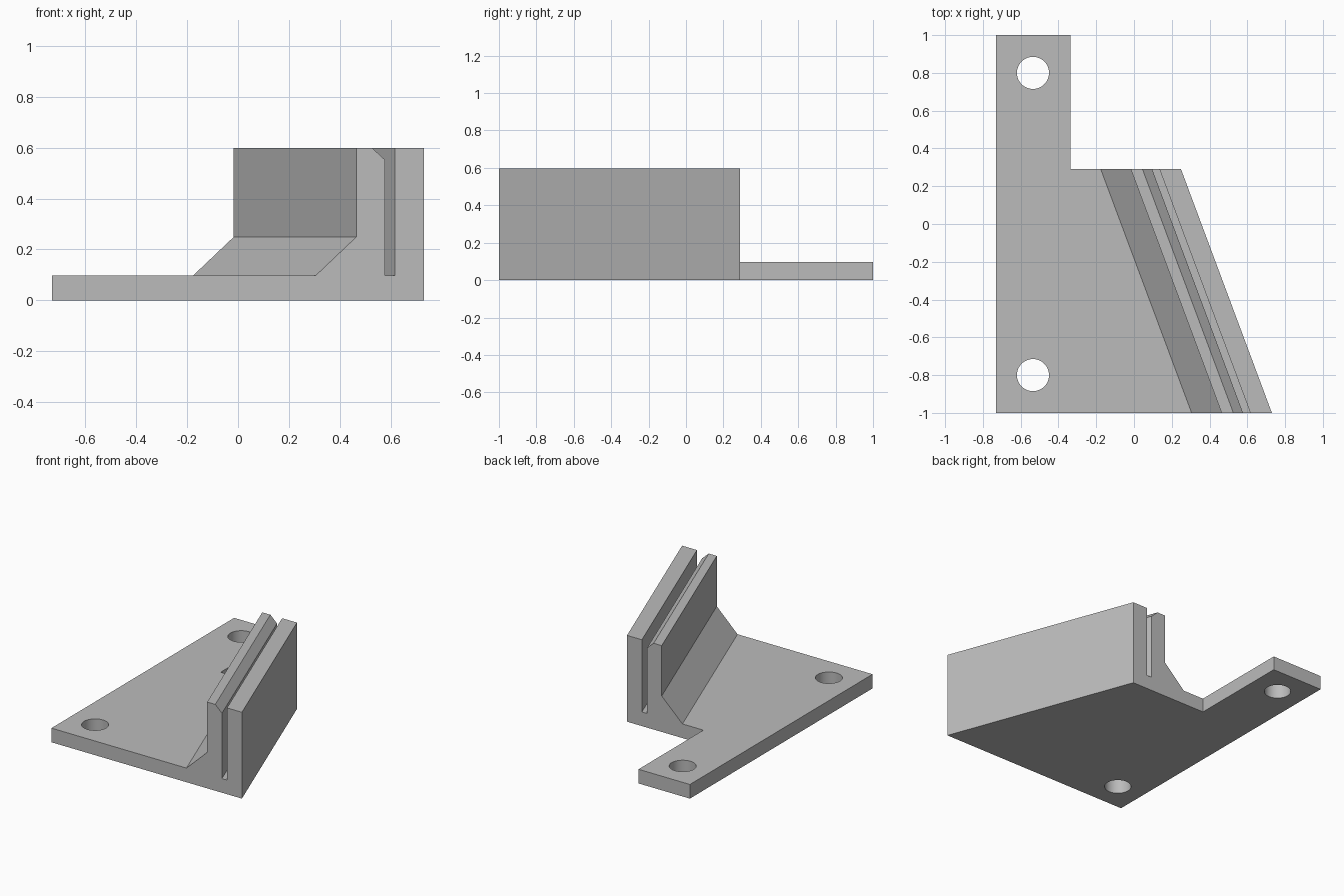
import bpy
import bmesh
import math

cube = bpy.data.objects.get("Cube")
if cube:
    bpy.data.objects.remove(cube, do_unlink=True)

LEFT, TAB, HALF = -0.73, -0.336, 0.73
BASE, TOP = 0.098, 0.598
FRONT, MID, BACK = -1.0, 0.29, 1.0
SLANT = -0.481                      # sideways shift of the rail over its length
HOLE_X, HOLE_Y, HOLE_R = -0.535, 0.80, 0.085

grey = bpy.data.materials.new("plain grey")
grey.use_nodes = True
colour = (0.5, 0.5, 0.5, 1)
grey.diffuse_color = colour
grey.node_tree.nodes["Principled BSDF"].inputs["Base Color"].default_value = colour

# Cross-section at the front end: tab strip first, then slotted rail
strip = [(TAB, BASE), (LEFT, BASE), (LEFT, 0), (TAB, 0)]
rail = [(HALF, 0), (HALF, TOP), (0.616, TOP), (0.616, BASE),
        (0.577, BASE), (0.577, 0.551), (0.526, TOP), (0.464, TOP),
        (0.464, 0.249), (0.305, BASE)]

bm = bmesh.new()


def section(y, shift):
    points = strip + [(x + shift, z) for x, z in rail]
    return [bm.verts.new((x, y, z)) for x, z in points]


# Bracket body: the rail runs at a slant while the left edge stays straight
front, back = section(FRONT, 0), section(MID, SLANT)
count = len(front)
for i in range(count):
    j = (i + 1) % count
    bm.faces.new((front[i], front[j], back[j], back[i]))
bm.faces.new(front)
bm.faces.new(back[3:] + back[:1])

# Mounting tab carries on from the strip to the back
n = len(strip)
end = [bm.verts.new((x, BACK, z)) for x, z in strip]
for i in range(n - 1):
    bm.faces.new((back[i], back[i + 1], end[i + 1], end[i]))
bm.faces.new((back[n - 1], back[0], end[0], end[n - 1]))
bm.faces.new(end)

# Merge coplanar pieces so that only real edges remain
bmesh.ops.recalc_face_normals(bm, faces=bm.faces)
bmesh.ops.dissolve_limit(bm, angle_limit=math.radians(0.5),
                         verts=bm.verts, edges=bm.edges)
bmesh.ops.recalc_face_normals(bm, faces=bm.faces)
mesh = bpy.data.meshes.new("slotted_bracket")
bm.to_mesh(mesh)
bm.free()
mesh.materials.append(grey)
bracket = bpy.data.objects.new("slotted_bracket", mesh)
bpy.context.collection.objects.link(bracket)

# Screw holes through the base plate
for y in (-HOLE_Y, HOLE_Y):
    bpy.ops.mesh.primitive_cylinder_add(vertices=48, radius=HOLE_R, depth=0.5,
                                        location=(HOLE_X, y, BASE / 2))
    cutter = bpy.context.object
    cutter.name = "hole_cutter"
    cutter.hide_render = True
    cutter.data.materials.append(grey)
    hole = bracket.modifiers.new("screw_hole", 'BOOLEAN')
    hole.operation = 'DIFFERENCE'
    hole.solver = 'EXACT'
    hole.object = cutter
    bpy.ops.object.select_all(action='DESELECT')
    bracket.select_set(True)
    bpy.context.view_layer.objects.active = bracket
    bpy.ops.object.modifier_apply(modifier=hole.name)
    bpy.data.objects.remove(cutter, do_unlink=True)

bpy.ops.object.shade_smooth_by_angle(angle=math.radians(20))
